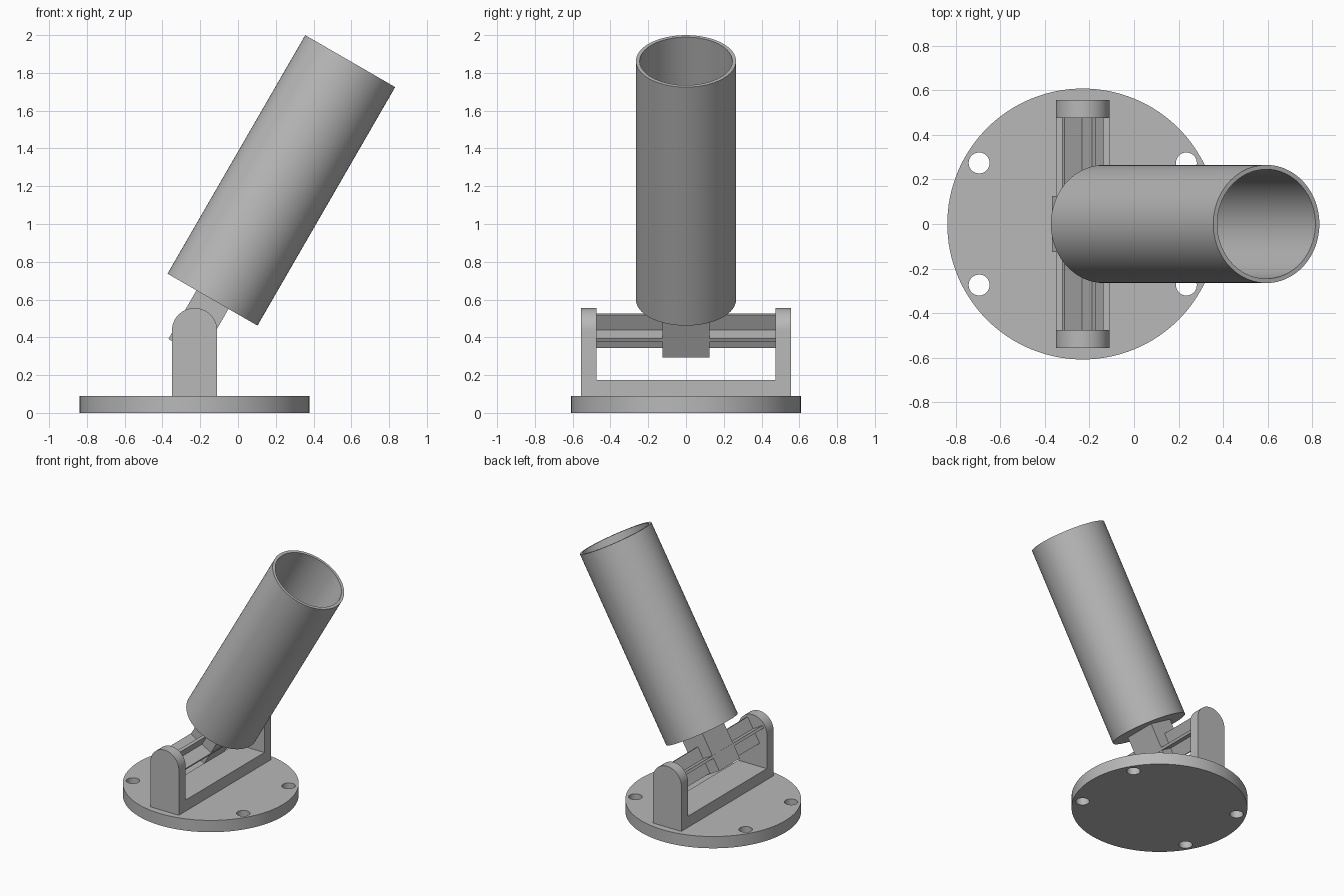
import bpy, bmesh, math
from mathutils import Matrix

cube = bpy.data.objects.get("Cube")
if cube:
    bpy.data.objects.remove(cube, do_unlink=True)

grey = bpy.data.materials.new("plain grey")
grey.use_nodes = True
GREY = (0.48, 0.48, 0.48, 1)
grey.diffuse_color = GREY
grey.node_tree.nodes["Principled BSDF"].inputs["Base Color"].default_value = GREY

PIVOT_X, PIVOT_Z = -0.23, 0.435
TILT = Matrix.Translation((PIVOT_X, 0, PIVOT_Z)) @ Matrix.Rotation(math.radians(30), 4, 'Y')


def finish(name, bm, matrix=None):
    """Turn a bmesh into a shaded object."""
    bmesh.ops.recalc_face_normals(bm, faces=bm.faces)
    if matrix:
        bm.transform(matrix)
    mesh = bpy.data.meshes.new(name)
    bm.to_mesh(mesh)
    bm.free()
    mesh.materials.append(grey)
    obj = bpy.data.objects.new(name, mesh)
    bpy.context.collection.objects.link(obj)
    bpy.ops.object.select_all(action='DESELECT')
    obj.select_set(True)
    bpy.context.view_layer.objects.active = obj
    bpy.ops.object.shade_smooth_by_angle(angle=math.radians(30))
    return obj


def box(name, x, y, z, matrix=None):
    """Box from three (low, high) ranges."""
    bm = bmesh.new()
    bmesh.ops.create_cube(bm, size=1)
    for v in bm.verts:
        v.co = [lo + (c + 0.5) * (hi - lo) for c, (lo, hi) in zip(v.co, (x, y, z))]
    return finish(name, bm, matrix)


def extrude_y(name, outline, y0, y1, matrix=None):
    """Extrude an (x, z) outline along y."""
    bm = bmesh.new()
    face = bm.faces.new([bm.verts.new((x, y0, z)) for x, z in outline])
    new = bmesh.ops.extrude_face_region(bm, geom=[face])["geom"]
    bmesh.ops.translate(bm, vec=(0, y1 - y0, 0),
                        verts=[g for g in new if isinstance(g, bmesh.types.BMVert)])
    return finish(name, bm, matrix)


def disc(name, radius, x, y, z0, z1, segments):
    bm = bmesh.new()
    bmesh.ops.create_cone(bm, cap_ends=True, segments=segments, radius1=radius,
                          radius2=radius, depth=z1 - z0)
    return finish(name, bm, Matrix.Translation((x, y, (z0 + z1) / 2)))


# Round base with four bolt holes
base = disc("base_plate", 0.608, PIVOT_X, 0, 0, 0.09, 128)
for sx in (-1, 1):
    for sy in (-1, 1):
        cutter = disc("hole_cutter", 0.047, PIVOT_X + sx * 0.465, sy * 0.274, -0.1, 0.2, 40)
        cutter.hide_render = True
        mod = base.modifiers.new("bolt_hole", 'BOOLEAN')
        mod.operation, mod.solver, mod.object = 'DIFFERENCE', 'EXACT', cutter
        bpy.context.view_layer.objects.active = base
        bpy.ops.object.modifier_apply(modifier=mod.name)
        bpy.data.objects.remove(cutter, do_unlink=True)
bpy.ops.object.select_all(action='DESELECT')
base.select_set(True)
bpy.ops.object.shade_smooth_by_angle(angle=math.radians(30))

# U-shaped bracket: floor and two round-topped arms
R = 0.12
box("bracket_floor", (PIVOT_X - R, PIVOT_X + R), (-0.476, 0.476), (0.09, 0.175))
arch = [(PIVOT_X - R, 0.09), (PIVOT_X + R, 0.09)]
arch += [(PIVOT_X + R * math.cos(a), PIVOT_Z + R * math.sin(a))
         for a in (math.pi * i / 32 for i in range(33))]
extrude_y("bracket_arm_front", arch, -0.556, -0.475)
extrude_y("bracket_arm_back", arch, 0.475, 0.556)

# Cross-section axle between the arms
L, T = 0.101, 0.01
quarter = [(L, -T), (L, T), (T, T)]
cross = []
for k in range(4):
    c, s = round(math.cos(k * math.pi / 2)), round(math.sin(k * math.pi / 2))
    cross += [(c * x - s * z, s * x + c * z) for x, z in quarter]
extrude_y("cross_axle", cross, -0.476, 0.476, TILT)

# Stem joining axle and tube
box("tube_stem", (-0.098, 0.098), (-0.125, 0.125), (-0.107, 0.195), TILT)

# Open tube with a closed bottom, turned from a profile
bm = bmesh.new()
profile = [(0, 0.19), (1, 0.19), (1, 1.648), (0.925, 1.648), (0.925, 0.23), (0, 0.23)]
verts = [bm.verts.new((r, 0, z)) for r, z in profile]
edges = [bm.edges.new(pair) for pair in zip(verts, verts[1:])]
bmesh.ops.spin(bm, geom=verts + edges, cent=(0, 0, 0), axis=(0, 0, 1),
               angle=2 * math.pi, steps=96)
bmesh.ops.remove_doubles(bm, verts=bm.verts, dist=0.0005)
finish("tube", bm, TILT @ Matrix.Diagonal((0.275, 0.265, 1, 1)))
